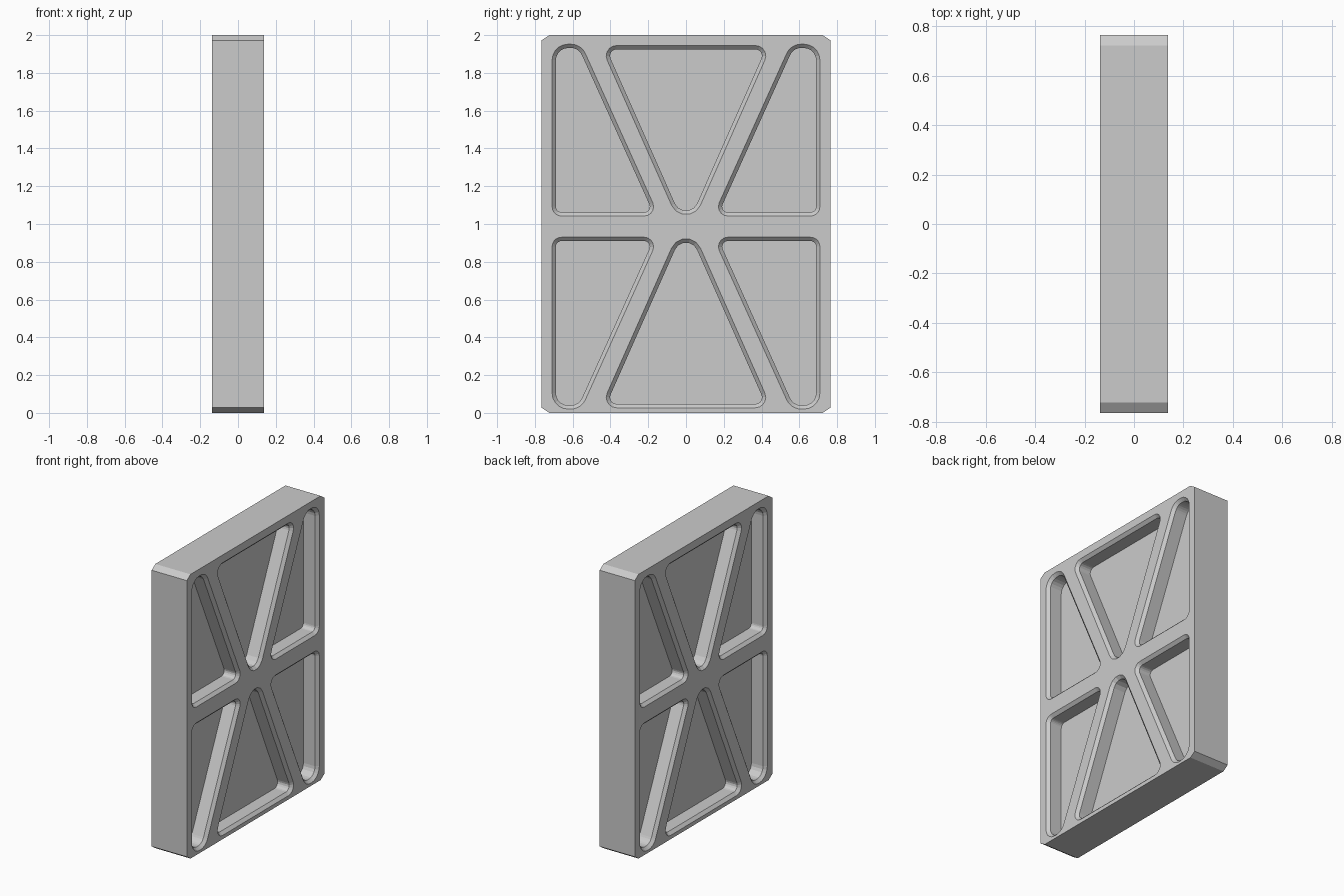
import bpy, bmesh, math
from mathutils import Vector

cube = bpy.data.objects.get("Cube")
if cube:
    bpy.data.objects.remove(cube, do_unlink=True)

HALF_X, HALF_Y, HEIGHT = 0.137, 0.765, 2.0
DEPTH, BEVEL, MID = 0.11, 0.02, 0.986   # pocket depth, rim chamfer, pattern centre height

grey = bpy.data.materials.new("plain grey")
grey.use_nodes = True
COLOUR = (0.6, 0.6, 0.6, 1)
grey.diffuse_color = COLOUR
grey.node_tree.nodes["Principled BSDF"].inputs["Base Color"].default_value = COLOUR


def loft(name, rings):
    """Closed solid through matching rings of 3D points."""
    bm = bmesh.new()
    loops = [[bm.verts.new(p) for p in ring] for ring in rings]
    for a, b in zip(loops, loops[1:]):
        for i in range(len(a)):
            j = (i + 1) % len(a)
            bm.faces.new((a[i], a[j], b[j], b[i]))
    bm.faces.new(loops[0])
    bm.faces.new(loops[-1])
    bmesh.ops.recalc_face_normals(bm, faces=bm.faces)
    mesh = bpy.data.meshes.new(name)
    bm.to_mesh(mesh)
    bm.free()
    mesh.materials.append(grey)
    obj = bpy.data.objects.new(name, mesh)
    bpy.context.collection.objects.link(obj)
    return obj


def rounded(corners, inset, steps=5):
    """Convex (y, z, radius) outline with arc corners, shrunk by inset."""
    points = []
    for i, (y, z, r) in enumerate(corners):
        p = Vector((y, z))
        a = (Vector(corners[i - 1][:2]) - p).normalized()
        b = (Vector(corners[(i + 1) % len(corners)][:2]) - p).normalized()
        half = a.angle(b) / 2
        inward = (a + b).normalized()
        centre = p + inward * (r / math.sin(half))
        side = (a - b).normalized()
        sweep = math.pi / 2 - half
        for k in range(steps + 1):
            t = sweep * (1 - 2 * k / steps)
            points.append(centre + (side * math.sin(t) - inward * math.cos(t)) * (r - inset))
    return points


# Panel with chamfered corners
cy, cz = 0.042, 0.028
half = [(HALF_Y - cy, 0), (HALF_Y, cz), (HALF_Y, HEIGHT - cz), (HALF_Y - cy, HEIGHT)]
outline = half + [(-y, z) for y, z in reversed(half)]
panel = loft("panel", [[(x, y, z) for y, z in outline] for x in (-HALF_X, HALF_X)])

# Pocket outlines in the upper half, heights measured from the pattern centre
wedge = [(0, -0.059, 0.084), (0.452, 0.959, 0.055), (-0.452, 0.959, 0.055)]
side_pocket = [(0.144, 0.056, 0.05), (0.709, 0.056, 0.05),
               (0.709, 0.966, 0.085), (0.555, 0.966, 0.085)]
upper = [wedge, side_pocket, [(-y, z, r) for y, z, r in side_pocket]]

# Cut each pocket above and below the centre, on both faces
cutters = bpy.data.collections.new("pocket_cutters")
bpy.context.scene.collection.children.link(cutters)
profile = [(HALF_X + 0.02, 0), (HALF_X, 0), (HALF_X - BEVEL, BEVEL), (HALF_X - DEPTH, BEVEL)]
for face in (1, -1):
    for flip in (1, -1):
        for shape in upper:
            rings = [[(face * x, p.x, MID + flip * p.y) for p in rounded(shape, inset)]
                     for x, inset in profile]
            cutter = loft("pocket_cutter", rings)
            bpy.context.collection.objects.unlink(cutter)
            cutters.objects.link(cutter)
            cutter.hide_render = True

cut = panel.modifiers.new("pockets", 'BOOLEAN')
cut.operation = 'DIFFERENCE'
cut.solver = 'EXACT'
cut.operand_type = 'COLLECTION'
cut.collection = cutters
bpy.context.view_layer.objects.active = panel
panel.select_set(True)
bpy.ops.object.modifier_apply(modifier=cut.name)
for cutter in list(cutters.objects):
    bpy.data.objects.remove(cutter, do_unlink=True)
bpy.data.collections.remove(cutters)
